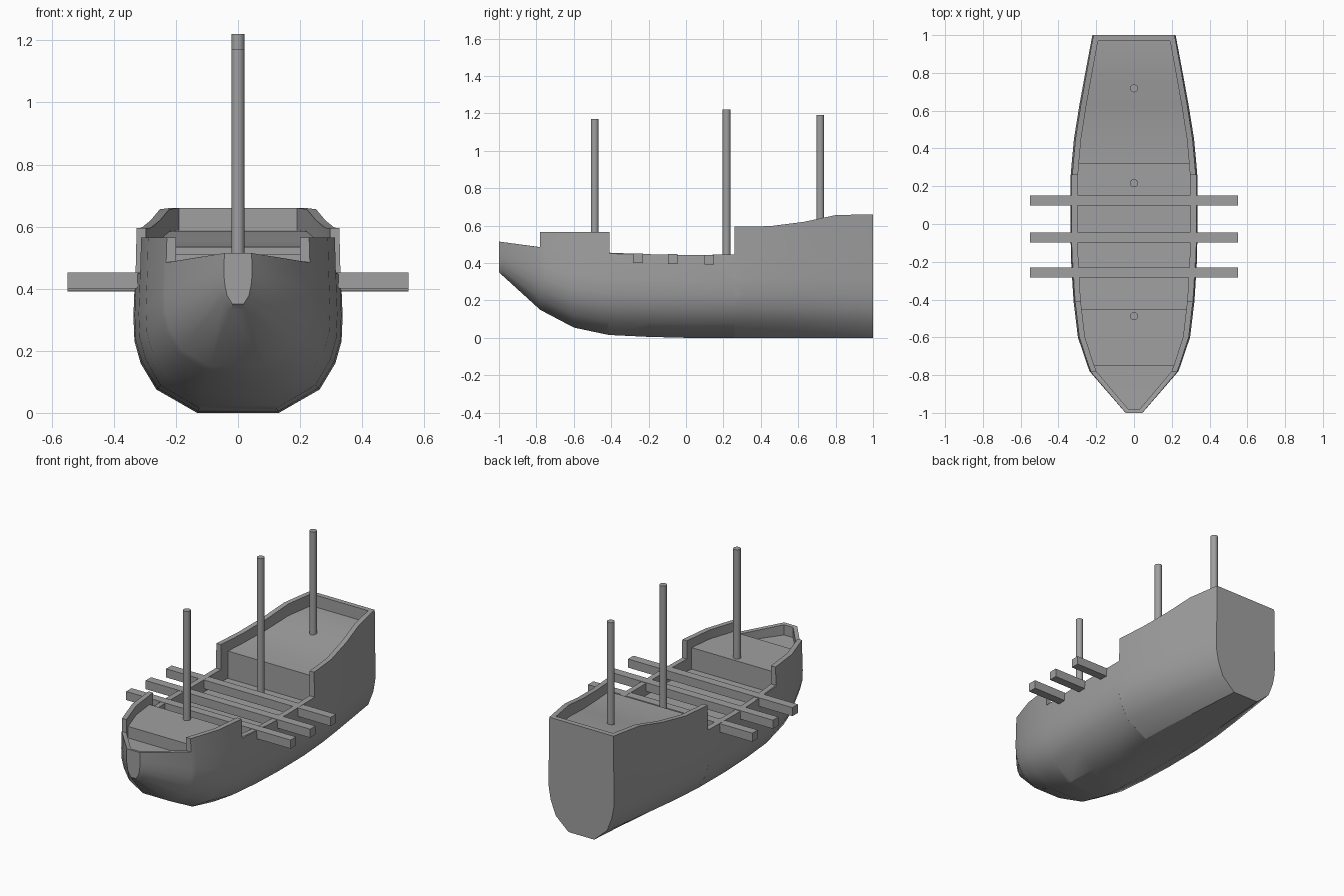
import bpy
import bmesh
import math

cube = bpy.data.objects.get("Cube")
if cube:
    bpy.data.objects.remove(cube, do_unlink=True)

grey = bpy.data.materials.new("plain grey")
grey.use_nodes = True
colour = (0.35, 0.35, 0.35, 1)
grey.diffuse_color = colour
grey.node_tree.nodes["Principled BSDF"].inputs["Base Color"].default_value = colour

WALL = 0.03
# Half cross-section from keel to gunwale: share of half width, share of height
SECTION = [(0.39, 0), (0.78, 0.17), (0.93, 0.36), (0.99, 0.52), (1, 0.7), (0.985, 1)]

# Hull stations from bow to stern: y, half width, keel, rim and deck heights.
# A repeated y makes an upright step in the rim or the deck.
STATIONS = [
    (-1, 0.045, 0.35, 0.515, 0.515),
    (-0.98, 0.062, 0.332, 0.512, 0.512),
    (-0.98, 0.062, 0.332, 0.512, 0.45),
    (-0.78, 0.235, 0.15, 0.485, 0.44),
    (-0.78, 0.235, 0.15, 0.565, 0.44),
    (-0.75, 0.246, 0.134, 0.565, 0.44),
    (-0.75, 0.246, 0.134, 0.565, 0.51),
    (-0.6, 0.297, 0.055, 0.565, 0.51),
    (-0.45, 0.315, 0.023, 0.565, 0.51),
    (-0.45, 0.315, 0.023, 0.565, 0.38),
    (-0.41, 0.32, 0.015, 0.565, 0.38),
    (-0.41, 0.32, 0.015, 0.455, 0.38),
    (-0.2, 0.333, 0.005, 0.447, 0.375),
    (0, 0.337, 0, 0.443, 0.37),
    (0.26, 0.335, 0, 0.445, 0.37),
    (0.26, 0.335, 0, 0.595, 0.37),
    (0.32, 0.33, 0, 0.595, 0.37),
    (0.32, 0.33, 0, 0.595, 0.535),
    (0.45, 0.318, 0, 0.597, 0.537),
    (0.63, 0.289, 0, 0.62, 0.555),
    (0.8, 0.258, 0, 0.656, 0.585),
    (0.97, 0.226, 0, 0.66, 0.588),
    (0.97, 0.226, 0, 0.66, 0.66),
    (1, 0.22, 0, 0.66, 0.66),
]


def finish(bm, name):
    """Turn a bmesh into a shaded object."""
    bmesh.ops.recalc_face_normals(bm, faces=bm.faces)
    mesh = bpy.data.meshes.new(name)
    bm.to_mesh(mesh)
    bm.free()
    mesh.materials.append(grey)
    obj = bpy.data.objects.new(name, mesh)
    bpy.context.collection.objects.link(obj)
    bpy.ops.object.select_all(action="DESELECT")
    obj.select_set(True)
    bpy.context.view_layer.objects.active = obj
    bpy.ops.object.shade_smooth_by_angle(angle=math.radians(30))
    return obj


def ring(bm, y, width, keel, rim, deck):
    """One closed section: outer skin, rim, inner wall and deck."""
    top = min(rim, 0.45 + max(0, -y - 0.6) * 0.19)
    half = [(width * a, keel + (top - keel) * b) for a, b in SECTION]
    inner = width * 0.975 - WALL
    half += [(width * 0.975, rim), (inner, rim), (inner, deck)]
    loop = half + [(-x, z) for x, z in reversed(half)]
    return [bm.verts.new((x, y, z)) for x, z in loop]


# Hull with bulwarks and stepped decks
bm = bmesh.new()
rings = [ring(bm, *station) for station in STATIONS]
count = len(rings[0])
for front, back in zip(rings, rings[1:]):
    for i in range(count):
        j = (i + 1) % count
        bm.faces.new((front[i], front[j], back[j], back[i]))
bm.faces.new(rings[0])
bm.faces.new(rings[-1])
bmesh.ops.remove_doubles(bm, verts=bm.verts, dist=0.0005)
bmesh.ops.dissolve_degenerate(bm, edges=bm.edges, dist=0.0005)
finish(bm, "hull")

# Masts
for name, y, low, high in [("fore_mast", -0.488, 0.5, 1.17),
                           ("main_mast", 0.217, 0.36, 1.22),
                           ("rear_mast", 0.718, 0.54, 1.19)]:
    bm = bmesh.new()
    bmesh.ops.create_cone(bm, cap_ends=True, segments=20, radius1=0.021,
                          radius2=0.021, depth=high - low)
    finish(bm, name).location = (0, y, (low + high) / 2)

# Cross beams reaching out over both sides
for name, y, z in [("front_beam", -0.257, 0.426),
                   ("middle_beam", -0.071, 0.421),
                   ("rear_beam", 0.125, 0.417)]:
    bm = bmesh.new()
    bmesh.ops.create_cube(bm, size=1)
    bmesh.ops.scale(bm, vec=(1.1, 0.052, 0.052), verts=bm.verts)
    finish(bm, name).location = (0, y, z)
